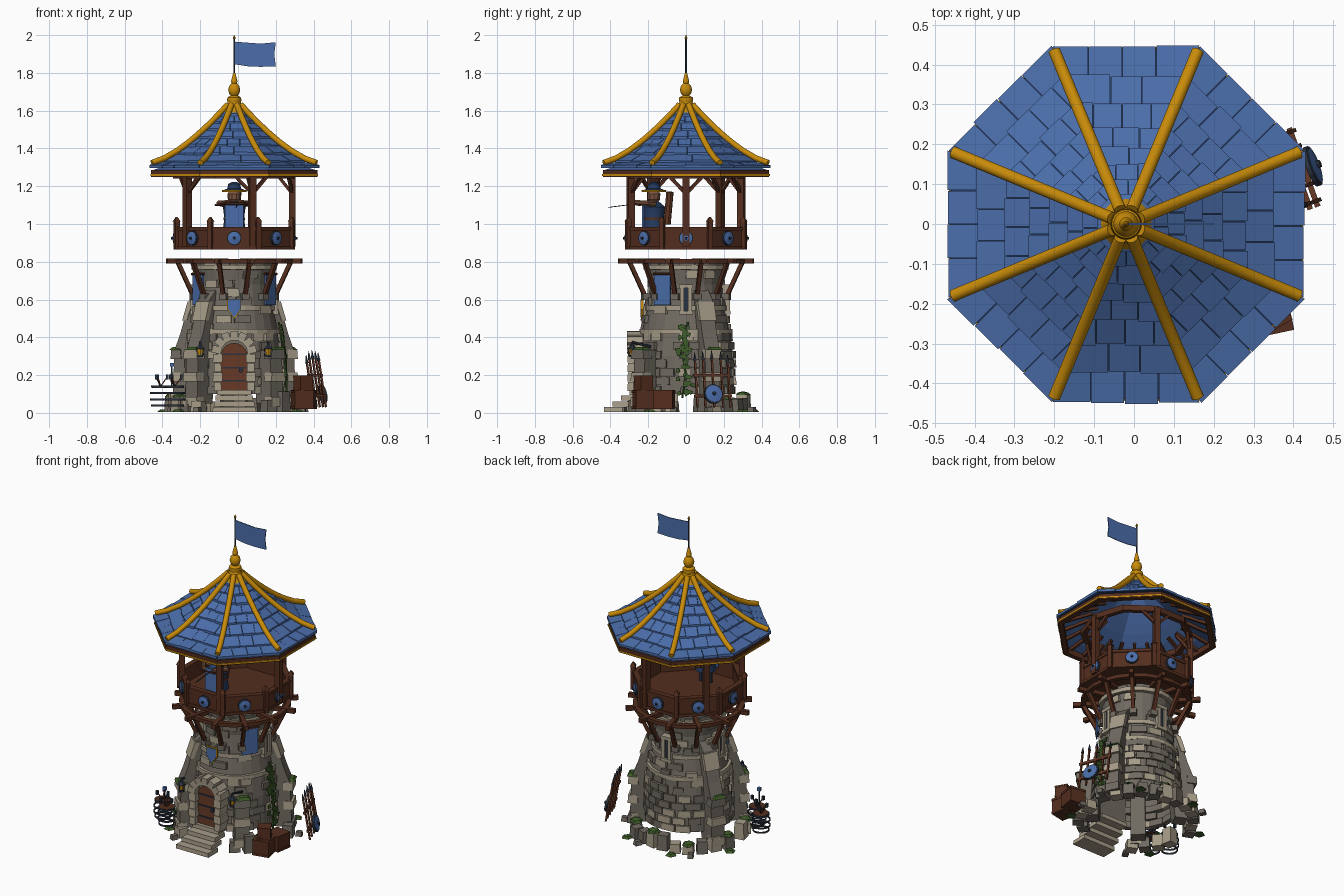
import bpy, bmesh, math, random
from mathutils import Matrix, Vector

random.seed(4)
cube = bpy.data.objects.get("Cube")
if cube:
    bpy.data.objects.remove(cube)

PALETTE = {
    "blue": (.07, .155, .405), "navy": (.018, .045, .12), "gold": (.58, .26, .003),
    "wood": (.088, .027, .013), "red_wood": (.135, .042, .02), "iron": (.022, .032, .05),
    "stone": (.16, .142, .118), "pale_stone": (.38, .33, .245), "leaf": (.045, .10, .02),
    "skin": (.2, .09, .05)}
NAMES = list(PALETTE)
MATS = []
for label, rgb in PALETTE.items():
    m = bpy.data.materials.new(label)
    m.use_nodes = True
    m.diffuse_color = (*rgb, 1)
    node = m.node_tree.nodes["Principled BSDF"]
    node.inputs["Base Color"].default_value = (*rgb, 1)
    node.inputs["Roughness"].default_value = .8
    MATS.append(m)

AXIS = Matrix.Translation((-.02, 0, 0))
HALF = math.pi / 8
COS, TAN = math.cos(HALF), math.tan(HALF)


def shift(x, y, z):
    return Matrix.Translation((x, y, z))


def turn(degrees, axis="Z"):
    return Matrix.Rotation(math.radians(degrees), 4, axis)


def polar(degrees, r=0, z=0):
    return AXIS @ turn(degrees) @ shift(r, 0, z)


def solid(bm, rings, mat, M=AXIS, cap=True, loop=False):
    """Skin a list of equal point rings."""
    loops = [[bm.verts.new(M @ Vector(p)) for p in ring] for ring in rings]
    faces = []
    pairs = list(zip(loops, loops[1:])) + ([(loops[-1], loops[0])] if loop else [])
    for a, b in pairs:
        for i in range(len(a)):
            j = (i + 1) % len(a)
            faces.append(bm.faces.new((a[i], a[j], b[j], b[i])))
    if cap and not loop:
        faces += [bm.faces.new(loops[0][::-1]), bm.faces.new(loops[-1])]
    for f in faces:
        f.material_index = NAMES.index(mat)


def lathe(bm, profile, n, mat, M=AXIS, spin=0, **kw):
    angles = [spin + math.tau * i / n for i in range(n)]
    solid(bm, [[(r * math.cos(a), r * math.sin(a), z) for a in angles] for r, z in profile], mat, M, **kw)


def band(bm, outer, inner, low, high, n, mat, M=AXIS, spin=0):
    lathe(bm, [(outer, low), (outer, high), (inner, high), (inner, low)], n, mat, M, spin, loop=True)


def box(bm, M, size, mat, taper=1):
    x, y, z = (s / 2 for s in size)
    solid(bm, [[(-x * t, -y * t, h), (x * t, -y * t, h), (x * t, y * t, h), (-x * t, y * t, h)]
               for t, h in ((1, -z), (taper, z))], mat, M)


def prism(bm, pts, thick, mat, M):
    solid(bm, [[(x, side * thick / 2, z) for x, z in pts] for side in (-1, 1)], mat, M)


def tube(bm, pts, r, mat, M=AXIS, n=6, tip=1):
    pts = [Vector(p) for p in pts]
    rings = []
    for i, p in enumerate(pts):
        q = (pts[min(i + 1, len(pts) - 1)] - pts[max(i - 1, 0)]).to_track_quat("Z", "Y")
        s = r * (1 + (tip - 1) * i / (len(pts) - 1))
        rings.append([p + q @ Vector((s * math.cos(a), s * math.sin(a), 0))
                      for a in (math.tau * (k + .5) / n for k in range(n))])
    solid(bm, rings, mat, M)


def shield(bm, M, r):
    F = M @ turn(90, "Y")
    lathe(bm, [(r, -.006), (r, .006), (r * .88, .008)], 16, "iron", F)
    lathe(bm, [(r * .88, 0), (r * .88, .009), (r * .25, .014)], 16, "blue", F)
    lathe(bm, [(r * .22, .008), (r * .18, .022)], 8, "iron", F)


def finish(bm, name, smooth=False):
    bmesh.ops.recalc_face_normals(bm, faces=bm.faces)
    mesh = bpy.data.meshes.new(name)
    bm.to_mesh(mesh)
    bm.free()
    for m in MATS:
        mesh.materials.append(m)
    ob = bpy.data.objects.new(name, mesh)
    bpy.context.collection.objects.link(ob)
    if smooth:
        bpy.ops.object.select_all(action="DESELECT")
        ob.select_set(True)
        bpy.context.view_layer.objects.active = ob
        bpy.ops.object.shade_smooth_by_angle()


def roof_z(a):
    return 1.298 + .35 * (1 - a / .45) ** 1.5


# Roof deck, lining and staggered tiles
rows = [.445, .37, .3, .24, .19, .145, .105, .07, .035]
bm = bmesh.new()
lathe(bm, [((a - .006) / COS, roof_z(a) - .002) for a in rows], 8, "navy", spin=HALF, cap=False)
lathe(bm, [((a - .006) / COS, roof_z(a) - .016) for a in rows], 8, "blue", spin=HALF, cap=False)
finish(bm, "roof_deck")
bm = bmesh.new()
for side in range(8):
    for i, (a, b) in enumerate(zip(rows, rows[1:])):
        step = max(.035, .085 - .006 * i)
        start = -step * (4 + (i % 2) / 2) + random.uniform(-.01, .01)
        cuts = [start + step * k for k in range(10)]
        cuts = [None] + [u for u in cuts if abs(u) < b * TAN - .012] + [None]
        for left, right in zip(cuts, cuts[1:]):
            def edge(d, u, sign):
                return sign * (d * TAN) if u is None else u - sign * .001
            slip, lift = random.uniform(0, .007), random.uniform(.005, .011)
            quad = []
            for d, sign, u in ((a, -1, left), (a, 1, right), (b, 1, right), (b, -1, left)):
                quad.append((d + slip if d == a else d - .002, edge(d, u, sign), roof_z(d)))
            rise = [lift + .004, lift + .004, .004, .004]
            solid(bm, [[(x, y, z - .003) for x, y, z in quad],
                       [(x, y, z + h) for (x, y, z), h in zip(quad, rise)]], "blue", polar(45 * side))
finish(bm, "roof_tiles")

# Gold ribs and finial
bm = bmesh.new()
for k in range(8):
    path = [(a / COS, 0, roof_z(a) + .024) for a in [.435] + rows[1:]]
    tube(bm, path, .0155, "gold", polar(45 * k + 22.5), n=16)
lathe(bm, [(.064, 1.59), (.04, 1.63), (.035, 1.645), (.038, 1.655), (.036, 1.67), (.018, 1.68), (.027, 1.69),
           (.032, 1.71), (.027, 1.73), (.014, 1.745), (.017, 1.755), (.006, 1.8)], 20, "gold")
lathe(bm, [(.003, 1.975), (.008, 1.985), (.001, 2)], 8, "gold")
finish(bm, "roof_ribs_and_finial", True)
bm = bmesh.new()
tube(bm, [(0, 0, 1.78), (0, 0, 1.98)], .005, "iron")
prism(bm, [(.005, 1.965), (.07, 1.96), (.14, 1.955), (.22, 1.962), (.212, 1.9),
           (.22, 1.835), (.14, 1.832), (.07, 1.835), (.005, 1.845)], .005, "blue", AXIS)
finish(bm, "flag")

# Eave frame and rafters
bm = bmesh.new()
band(bm, .44 / COS, .41 / COS, 1.25, 1.285, 8, "wood", spin=HALF)
band(bm, .444 / COS, .435 / COS, 1.255, 1.264, 8, "gold", spin=HALF)
band(bm, .325, .295, 1.24, 1.275, 10, "wood")
for k in range(24):
    tube(bm, [(.43, 0, 1.272), (.27, 0, 1.35)], .012, "wood", polar(15 * k + 7.5), n=4)
finish(bm, "eave_frame")

# Gallery: floor, parapet, shields, posts and braces
bm = bmesh.new()
lathe(bm, [(.295 / COS, .866), (.295 / COS, .885)], 8, "wood", spin=HALF)
band(bm, .304 / COS, .28 / COS, .868, .97, 8, "wood", spin=HALF)
for low in (.866, .966):
    band(bm, .31 / COS, .277 / COS, low, low + .018, 8, "wood", spin=HALF)
for k in range(8):
    M = polar(45 * k + 22.5, .33)
    box(bm, M @ shift(0, 0, .94), (.026, .026, .15), "wood")
    box(bm, M @ shift(0, 0, 1.025), (.034, .034, .025), "wood", .2)
    shield(bm, polar(45 * k, .312, .925), .038)
for k in range(5):
    M = polar(72 * k, .308)
    box(bm, M @ shift(0, 0, 1.07), (.034, .036, .38), "wood")
    for s in (-1, 1):
        tube(bm, [(0, 0, 1.16), (-.02, s * .085, 1.25)], .012, "wood", M, 4)
    tube(bm, [(0, 0, 1.16), (-.08, 0, 1.26)], .012, "wood", M, 4)
finish(bm, "gallery")

# Joists and struts under the gallery
bm = bmesh.new()
band(bm, .325, .295, .792, .815, 24, "wood")
for k in range(12):
    M = polar(30 * k + 15)
    box(bm, M @ shift(.27, 0, .804), (.2, .026, .026), "wood")
    tube(bm, [(.225, 0, .62), (.31, 0, .8)], .015, "wood", M, 4)
    box(bm, M @ shift(.22, 0, .615), (.04, .04, .035), "stone")
finish(bm, "joists")

# Tower shaft with bands and rough courses
profile = [(.255, .1), (.25, .3), (.235, .42), (.205, .56), (.192, .68), (.2, .74), (.21, .81)]
bm = bmesh.new()
lathe(bm, profile + [(.01, .812)], 24, "stone", cap=False)
for r, z in ((.247, .43), (.218, .555), (.225, .77)):
    band(bm, r, r - .05, z - .012, z + .014, 24, "pale_stone")
finish(bm, "tower_shaft")


def shaft_radius(z):
    for (r, a), (s, b) in zip(profile, profile[1:]):
        if z <= b:
            return r + (s - r) * (z - a) / (b - a)
    return profile[-1][0]


bm = bmesh.new()
for row in range(15):
    z = .1 + row * .047
    count = 18 if z < .45 else 14
    for k in range(count):
        angle = (k + row % 2 / 2) * 360 / count + random.uniform(-3, 3)
        by_door = abs((angle + 90 + 180) % 360 - 180) < 27 and z < .45
        if by_door or random.random() > (.8 if z < .4 or z > .73 else .33):
            continue
        r = shaft_radius(z)
        wide = math.tau * r / count * random.uniform(.75, 1)
        tone = random.choice(("stone", "stone", "pale_stone"))
        box(bm, polar(angle, r - .01, z + .02) @ turn(random.uniform(-4, 4)),
            (random.uniform(.028, .045), wide, .041), tone, .94)
finish(bm, "wall_stones")

# Sloping buttresses and one low pier, with mossy shoulders
bm = bmesh.new()
for angle in (25, 155, 228, 312):
    M = polar(angle)
    slope = [(.22, .05), (.34, .05), (.33, .33), (.22, .33)]
    if angle != 312:
        slope[3:] = [(.295, .42), (.24, .6), (.19, .65), (.19, .3)]
        prism(bm, [(.255, .49), (.282, .49), (.25, .59), (.22, .59)], .095, "pale_stone", M)
    prism(bm, slope, .085, "stone", M)
    for z in (.06, .19, .31):
        box(bm, M @ shift(.325 - z * .02, 0, z), (.06, .1, .05), random.choice(("stone", "pale_stone")), .92)
    box(bm, M @ shift(.325, .01, .342), (.06, .08, .016), "leaf", .6)
finish(bm, "buttresses")

# Curb of rubble with grass
bm = bmesh.new()
for k in range(26):
    angle = k * 360 / 26
    if abs(angle - 270) < 24 or k in (0, 13):
        continue
    h = random.uniform(.05, .11)
    M = polar(angle, random.uniform(.3, .34)) @ turn(random.uniform(-12, 12))
    box(bm, M @ shift(0, 0, h / 2 + .005), (.065, .066, h), random.choice(("stone", "pale_stone")), .88)
    if k % 3 == 0:
        lathe(bm, [(.04, h), (.03, h + .014), (.005, h + .02)], 6, "leaf", M)
    if k % 4 == 1:
        box(bm, M @ shift(.06, .02, .018), (.04, .035, .028), "stone", .8)
    if k % 4 == 0:
        lathe(bm, [(.035, .006), (.02, .018)], 5, "leaf", M @ shift(.055, -.02, 0))
finish(bm, "rubble_curb")

# Doorway, door and steps
bm = bmesh.new()


def arch(radius, low, spring):
    ends = [math.pi * i / 10 for i in range(11)]
    return [(-radius, low), (radius, low)] + [(radius * math.cos(a), spring + radius * math.sin(a)) for a in ends]


FRONT = polar(-90)
prism(bm, arch(.095, .1, .31), .06, "stone", FRONT @ shift(.24, 0, 0) @ turn(90))
prism(bm, arch(.07, .12, .3), .02, "red_wood", FRONT @ shift(.268, 0, 0) @ turn(90))
for z in (.17, .24, .31):
    box(bm, FRONT @ shift(.28, 0, z), (.006, .125, .008), "iron")
lathe(bm, [(.012, 0), (.012, .008)], 8, "iron", FRONT @ shift(.278, .035, .225) @ turn(90, "Y"))
for s in (-1, 1):
    for i in range(4):
        box(bm, FRONT @ shift(.27, s * .088, .14 + i * .05), (.08, .04 + .012 * (i % 2), .046), "pale_stone", .95)
for i in range(7):
    M = FRONT @ shift(.27, 0, .315) @ turn(-78 + 26 * i, "X") @ shift(0, 0, .094)
    box(bm, M, (.08, .038, .05), "pale_stone", 1.05)
for i in range(4):
    box(bm, FRONT @ shift(.385 - .045 * i, 0, .018 + .03 * i), (.1, .23 - .015 * i, .026), "pale_stone", .98)
finish(bm, "doorway")

# Lanterns, pennant, banners and arrow slits
bm = bmesh.new()
for s in (-1, 1):
    M = FRONT @ shift(.285, s * .18, 0)
    tube(bm, [(-.1, 0, .35), (0, 0, .375), (.005, 0, .355)], .007, "iron", M)
    lathe(bm, [(.012, .305), (.018, .34)], 6, "gold", M)
    lathe(bm, [(.028, .338), (.006, .362)], 6, "iron", M)
    lathe(bm, [(.018, .295), (.018, .307)], 6, "iron", M)
    for k in range(4):
        tube(bm, [(.016, 0, .3), (.021, 0, .342)], .003, "iron", M @ turn(90 * k), 4)
finish(bm, "lanterns")
bm = bmesh.new()
crest = [(-.033, .6), (.033, .6), (.033, .55), (0, .505), (-.033, .55)]
prism(bm, [(x * 1.12, z * 1.12 - .068) for x, z in crest], .012, "gold", FRONT @ shift(.232, 0, 0) @ turn(90))
prism(bm, crest, .012, "blue", FRONT @ shift(.236, 0, 0) @ turn(90))
for angle in (-33, 213):
    M = polar(angle, .228)
    box(bm, M @ shift(0, 0, .65), (.008, .1, .16), "blue")
    tube(bm, [(0, -.06, .735), (0, .06, .735)], .007, "wood", M)
for angle in (0, 90, 180):
    M = polar(angle, .207, .6)
    box(bm, M, (.03, .022, .12), "iron")
    for s in (-1, 1):
        box(bm, M @ shift(.005, s * .022, 0), (.04, .022, .13), "pale_stone")
        box(bm, M @ shift(.005, 0, s * .07), (.045, .075, .02), "pale_stone")
finish(bm, "banners_and_slits")

# Ivy
bm = bmesh.new()
tube(bm, [(.28, -.02, .08), (.275, 0, .2), (.265, -.02, .32), (.235, .01, .48)], .006, "leaf")
for i in range(60):
    z = random.uniform(.1, .48)
    M = polar(random.gauss(-2, 4), shaft_radius(z) + .022, z) @ turn(random.uniform(0, 90), "X")
    box(bm, M, (.012, .022, .022), "leaf", .6)
finish(bm, "ivy")

# Crates
bm = bmesh.new()
for x, y, z, size, spin in ((.34, -.225, .07, .1, 12), (.345, -.225, .16, .075, 30), (.36, -.115, .07, .1, -8)):
    M = shift(x, y, z) @ turn(spin)
    box(bm, M, (size, size, size), "wood")
    for s in (-1, 1):
        box(bm, M @ shift(0, 0, s * size * .42), (size * 1.05, size * 1.05, size * .14), "wood")
finish(bm, "crates")

# Weapon rack with leaning spears and a shield
bm = bmesh.new()
RACK = shift(.405, .14, 0) @ turn(20)
for z, x in ((.09, .02), (.2, 0)):
    tube(bm, [(x, -.11, z), (x, .1, z)], .01, "red_wood", RACK, 4)
for y in (-.095, -.05, 0, .05, .09):
    top = .28 + random.uniform(-.03, .02)
    tube(bm, [(.03, y, .03), (-.01, y, top)], .007, "red_wood", RACK, 4)
    tube(bm, [(-.01, y, top), (-.015, y, top + .045)], .01, "iron", RACK, 4, .1)
shield(bm, RACK @ shift(.042, -.01, .1) @ turn(-12, "Y"), .052)
finish(bm, "weapon_rack")

# Hooped barrels holding arrows
bm = bmesh.new()
for x, y in ((-.41, -.17), (-.335, -.24)):
    M = shift(x, y, 0)
    for z, r in ((.04, .05), (.07, .056), (.105, .056), (.14, .05)):
        band(bm, r, r - .005, z - .005, z + .005, 16, "iron", M)
    lathe(bm, [(.046, .132), (.046, .146)], 12, "wood", M)
    for k in range(3):
        tip = Vector((.035 * math.cos(k * 2), .035 * math.sin(k * 2), .19))
        tube(bm, [(0, 0, .14), tip], .004, "wood", M, 4)
        box(bm, M @ Matrix.Translation(tip), (.014, .014, .025), "iron")
tube(bm, [(-.35, -.24, .14), (-.35, -.24, .25)], .005, "iron", Matrix(), 4)
box(bm, shift(-.35, -.24, .255), (.02, .02, .02), "blue")
finish(bm, "arrow_barrels")

# Archer
bm = bmesh.new()
M = shift(-.02, -.17, 0)
for s in (-1, 1):
    tube(bm, [(s * .025, 0, .885), (s * .025, 0, 1)], .02, "iron", M, 8)
    tube(bm, [(s * .045, 0, 1.105), (s * .08, -.03, 1.11), (s * .03, -.1, 1.115)], .018, "skin", M, 8, .7)
lathe(bm, [(.062, .96), (.052, 1.03), (.06, 1.09), (.025, 1.12)], 12, "navy", M)
box(bm, M @ shift(0, -.058, 1.03), (.1, .009, .14), "blue")
band(bm, .056, .04, 1.02, 1.035, 12, "wood", M)
lathe(bm, [(.018, 1.11), (.034, 1.13), (.036, 1.16), (.02, 1.185)], 10, "skin", M)
lathe(bm, [(.064, 1.17), (.066, 1.18)], 16, "gold", M)
lathe(bm, [(.06, 1.178), (.036, 1.188), (.032, 1.212), (.012, 1.222)], 14, "navy", M)
tube(bm, [(0, .07, 1.0), (.02, .085, 1.17)], .02, "red_wood", M, 8)
tube(bm, [(.02, -.03, 1.115), (.01, -.24, 1.088)], .003, "iron", M, 4)
tube(bm, [(-.1, -.07, 1.1), (-.04, -.12, 1.11), (.05, -.12, 1.11), (.11, -.07, 1.1)], .006, "wood", M)
finish(bm, "archer", True)
